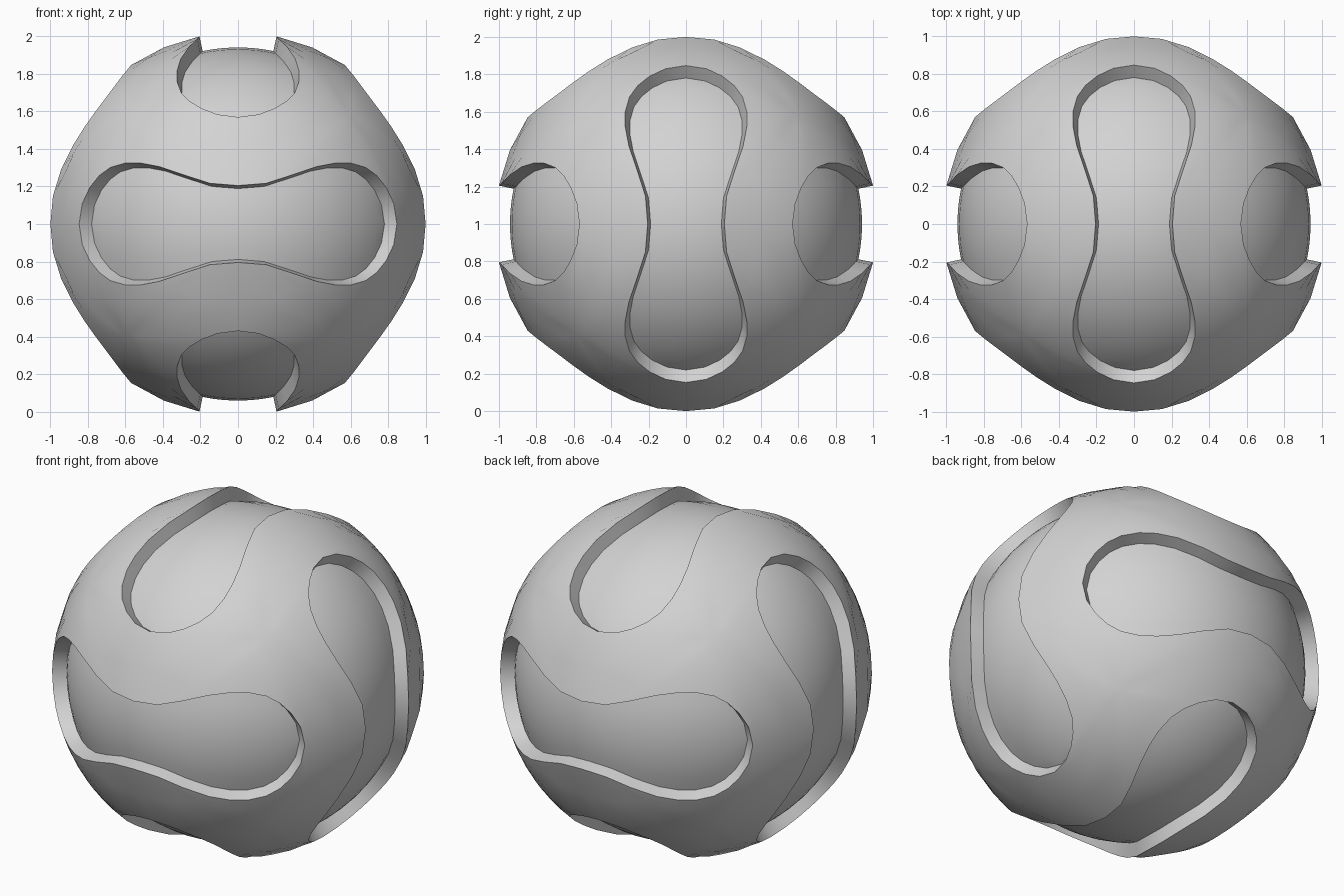
import bpy, bmesh, math
from mathutils import Vector

if "Cube" in bpy.data.objects:
    bpy.data.objects.remove(bpy.data.objects["Cube"])

R_OUT, R_IN = 1.021, 0.941
LIFT = Vector((0, 0, 1))

# quarter outline of one peanut-shaped panel: (along length, half width)
OUTLINE = [(0, .205), (.15, .217), (.29, .262), (.42, .306), (.52, .325), (.60, .325),
           (.68, .302), (.74, .258), (.79, .195), (.83, .11), (.847, 0)]

mat = bpy.data.materials.new("light_grey")
mat.diffuse_color = (0.65, 0.65, 0.65, 1)
mat.use_nodes = True
mat.node_tree.nodes["Principled BSDF"].inputs["Base Color"].default_value = mat.diffuse_color


def on_sphere(l, s, r=R_OUT):
    return Vector((l, math.sqrt(r * r - l * l - s * s), s))


def cycle(p, n):
    # moves the front panel onto the side panel, then the top panel
    for _ in range(n):
        p = Vector((p.y, p.z, p.x))
    return p


def add_face(bm, pts, outward):
    # adds a face that points along the outward direction
    pts = [p for i, p in enumerate(pts) if (p - pts[i - 1]).length > 1e-5]
    if len(pts) < 3:
        return
    f = bm.faces.new([bm.verts.new(p) for p in pts])
    f.normal_update()
    if f.normal.dot(outward) < 0:
        f.normal_flip()


def finish(bm, name):
    bmesh.ops.remove_doubles(bm, verts=bm.verts, dist=1e-4)
    for v in bm.verts:
        v.co += LIFT
    me = bpy.data.meshes.new(name)
    bm.to_mesh(me)
    bm.free()
    me.materials.append(mat)
    ob = bpy.data.objects.new(name, me)
    bpy.context.collection.objects.link(ob)
    bpy.ops.object.select_all(action='DESELECT')
    ob.select_set(True)
    bpy.context.view_layer.objects.active = ob
    bpy.ops.object.shade_smooth_by_angle(angle=math.radians(35))


shell_faces, wall_faces, floor_faces = [], [], []

# raised shell of one octant: rings from the panel rims to the corner centre
loop = []
for k in range(3):
    loop += [cycle(on_sphere(l, s), k) for l, s in OUTLINE]
    strip = cycle(on_sphere(OUTLINE[-1][0], 0), k) + cycle(on_sphere(0, OUTLINE[0][1]), k + 1)
    loop.append(strip.normalized() * R_OUT)
centre = Vector((1, 1, 1)).normalized() * R_OUT
n = len(loop)
ring = loop
for t in (.28, .4, .55, 1):
    soft = [(ring[i - 1] + ring[i] + ring[(i + 1) % n]) / 3 for i in range(n)]
    new = [p.lerp(centre, t).normalized() * R_OUT for p in soft]
    for i in range(n):
        j = (i + 1) % n
        shell_faces.append(([ring[i], ring[j], new[j], new[i]], ring[i].copy()))
    ring = new

# groove walls and sunken floors of the three quarter panels
for k in range(3):
    axis = cycle(Vector((0, 1, 0)), k)
    for (l0, s0), (l1, s1) in zip(OUTLINE, OUTLINE[1:]):
        a, b = cycle(on_sphere(l0, s0), k), cycle(on_sphere(l1, s1), k)
        q = R_IN / R_OUT
        inward = cycle(Vector((l0 * .6, 0, 0)), k) - (a + b) / 2
        inward -= axis * inward.dot(axis)
        wall_faces.append(([a, b, b * q, a * q], inward))
        rows = 4
        for r in range(rows):
            u, v = r / rows, (r + 1) / rows
            pts = [cycle(on_sphere(l * q, s * q * w, R_IN), k)
                   for l, s, w in ((l0, s0, u), (l1, s1, u), (l1, s1, v), (l0, s0, v))]
            floor_faces.append((pts, pts[0].copy()))

# mirror every part into all eight octants
body, panels = bmesh.new(), bmesh.new()
for sx in (1, -1):
    for sy in (1, -1):
        for sz in (1, -1):
            def flip(p):
                return Vector((p.x * sx, p.y * sy, p.z * sz))
            for bm, faces in ((body, shell_faces + wall_faces), (panels, floor_faces)):
                for pts, out in faces:
                    add_face(bm, [flip(p) for p in pts], flip(out))

finish(body, "ball_shell")
finish(panels, "sunken_panels")
